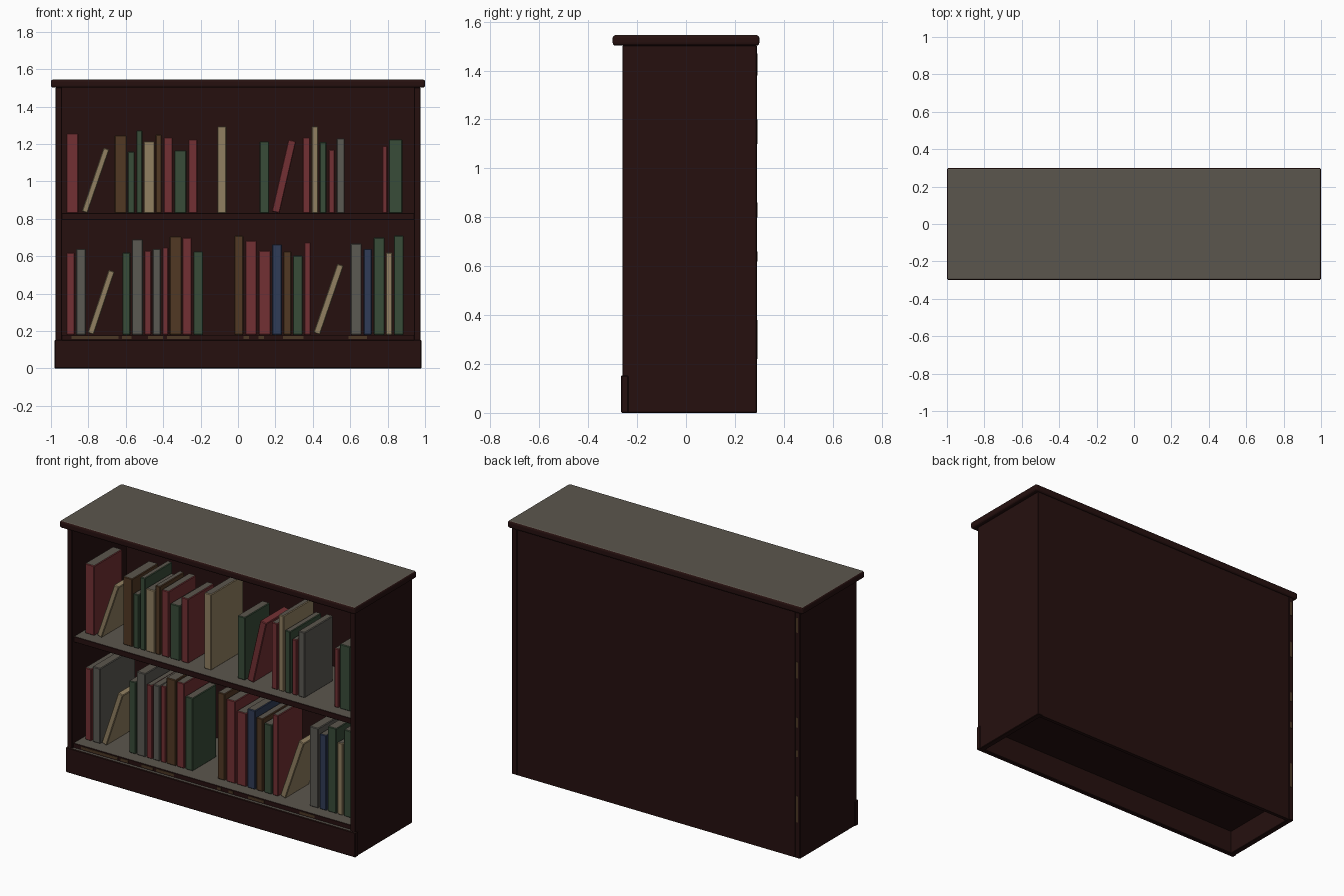
import bpy, bmesh, math, random
from mathutils import Matrix, Vector

if "Cube" in bpy.data.objects:
    bpy.data.objects.remove(bpy.data.objects["Cube"])

random.seed(4)

COLOURS = {
    "dark_wood": (0.019, 0.0052, 0.0047),
    "dust": (0.105, 0.093, 0.074),
    "worn_wood": (0.07, 0.038, 0.018),
    "red": (0.17, 0.030, 0.033),
    "beige": (0.285, 0.216, 0.12),
    "green": (0.040, 0.072, 0.040),
    "brown": (0.083, 0.040, 0.017),
    "grey": (0.105, 0.10, 0.086),
    "blue": (0.030, 0.045, 0.095),
}
MATS = {}
for key, rgb in COLOURS.items():
    m = bpy.data.materials.new(key)
    m.diffuse_color = (*rgb, 1)
    m.use_nodes = True
    m.node_tree.nodes["Principled BSDF"].inputs["Base Color"].default_value = m.diffuse_color
    MATS[key] = m


def box(name, lo, hi, colour, bevel=0.0, segs=1, dusty=False, lean=0.0):
    """Box from corner to corner; dusty boxes get dust on upward faces.
    lean tips the box to the right about its lower right edge."""
    lo, hi = Vector(lo), Vector(hi)
    bm = bmesh.new()
    bmesh.ops.create_cube(bm, size=1.0)
    bmesh.ops.scale(bm, vec=hi - lo, verts=bm.verts)
    bmesh.ops.translate(bm, vec=(lo + hi) / 2, verts=bm.verts)
    if bevel:
        bmesh.ops.bevel(bm, geom=bm.edges[:], offset=bevel, segments=segs,
                        profile=0.5, affect='EDGES')
    if lean:
        pivot = Vector((hi.x, 0, lo.z))
        bmesh.ops.rotate(bm, cent=pivot, verts=bm.verts,
                         matrix=Matrix.Rotation(lean, 3, 'Y'))
    bm.normal_update()
    if dusty:
        for f in bm.faces:
            f.material_index = 1 if f.normal.z > 0.8 else 0
    me = bpy.data.meshes.new(name)
    bm.to_mesh(me)
    bm.free()
    me.materials.append(MATS[colour])
    if dusty:
        me.materials.append(MATS["dust"])
    ob = bpy.data.objects.new(name, me)
    bpy.context.collection.objects.link(ob)
    return ob


# Carcass
box("top_slab", (-1, -0.3, 1.502), (1, 0.3, 1.545), "dark_wood", 0.012, 3, True)
for side, s in (("left", -1), ("right", 1)):
    x0, x1 = sorted((s * 0.975, s * 0.94))
    box(side + "_side", (x0, -0.26, 0), (x1, 0.29, 1.503), "dark_wood", 0.003)
box("back_panel", (-0.942, 0.265, 0), (0.942, 0.287, 1.503), "dark_wood")
box("plinth", (-0.98, -0.266, 0), (0.98, -0.236, 0.153), "dark_wood", 0.004, 1, True)
box("bottom_shelf", (-0.942, -0.245, 0.148), (0.942, 0.267, 0.18), "dark_wood",
    0.002, 1, True)
box("middle_shelf", (-0.942, -0.24, 0.795), (0.942, 0.267, 0.83), "dark_wood",
    0.002, 1, True)

# Worn patches along the bottom shelf front and the rear edges
for i, (x, w) in enumerate([(-0.89, .25), (-0.62, .05), (-0.48, .08), (-0.38, .12),
                            (0.03, .03), (0.11, .03), (0.24, .11), (0.59, .10)]):
    box(f"worn_front_{i}", (x, -0.248, 0.158), (x + w, -0.244, 0.174), "worn_wood")
for i, (z, h) in enumerate([(0.22, .16), (0.62, .04), (0.80, .06), (1.1, .1), (1.38, .09)]):
    box(f"worn_rear_{i}", (-0.962, 0.288, z), (-0.948, 0.292, z + h), "worn_wood")

# Books: colour, left edge, width, top height, then back position if it shows
UPPER = [
    ("red", -.917, .064, 1.257, .10), ("brown", -.66, .064, 1.246),
    ("green", -.59, .037, 1.16), ("green", -.543, .032, 1.273),
    ("beige", -.505, .059, 1.214), ("brown", -.441, .032, 1.25),
    ("red", -.398, .048, 1.235), ("green", -.34, .064, 1.166),
    ("red", -.265, .048, 1.225, .08), ("beige", -.11, .048, 1.294, .14),
    ("green", .115, .051, 1.214, .07), ("red", .345, .04, 1.235),
    ("beige", .393, .035, 1.294, .12), ("green", .436, .037, 1.21),
    ("red", .484, .032, 1.17), ("grey", .527, .043, 1.23, .105),
    ("red", .77, .029, 1.19), ("green", .807, .072, 1.225),
]
LOWER = [
    ("red", -.917, .043, .62), ("grey", -.866, .053, .64, .17),
    ("green", -.618, .043, .62), ("grey", -.567, .059, .69),
    ("red", -.5, .037, .63), ("grey", -.457, .045, .64),
    ("red", -.404, .032, .647), ("brown", -.366, .064, .706),
    ("red", -.297, .051, .70), ("green", -.238, .051, .626, .06),
    ("brown", -.019, .048, .71), ("red", .04, .061, .684),
    ("red", .11, .064, .63), ("blue", .182, .053, .663),
    ("brown", .243, .043, .626), ("green", .294, .051, .604),
    ("red", .353, .037, .674, .07), ("grey", .602, .059, .668),
    ("blue", .671, .045, .64), ("green", .725, .059, .70),
    ("beige", .791, .035, .62), ("green", .834, .051, .71),
]
FRONT = -0.17
for shelf, z, books in (("upper", 0.83, UPPER), ("lower", 0.18, LOWER)):
    for i, (colour, x, w, top, *back) in enumerate(books):
        y1 = back[0] if back else random.uniform(0.06, 0.15)
        box(f"{shelf}_book_{i}", (x, FRONT, z), (x + w, y1, top), colour,
            0.004, 1, True)

# Leaning books: colour, lower right corner, width, length, shelf height, tilt
for i, (colour, x, w, length, z, deg) in enumerate([
        ("beige", -.805, .032, .36, .83, 19), ("red", .222, .043, .395, .83, 13),
        ("beige", -.772, .034, .355, .18, 18.5), ("beige", .438, .036, .39, .18, 19)]):
    box(f"leaning_book_{i}", (x - w, FRONT, z), (x, 0.06, z + length), colour,
        0.004, lean=math.radians(deg))
